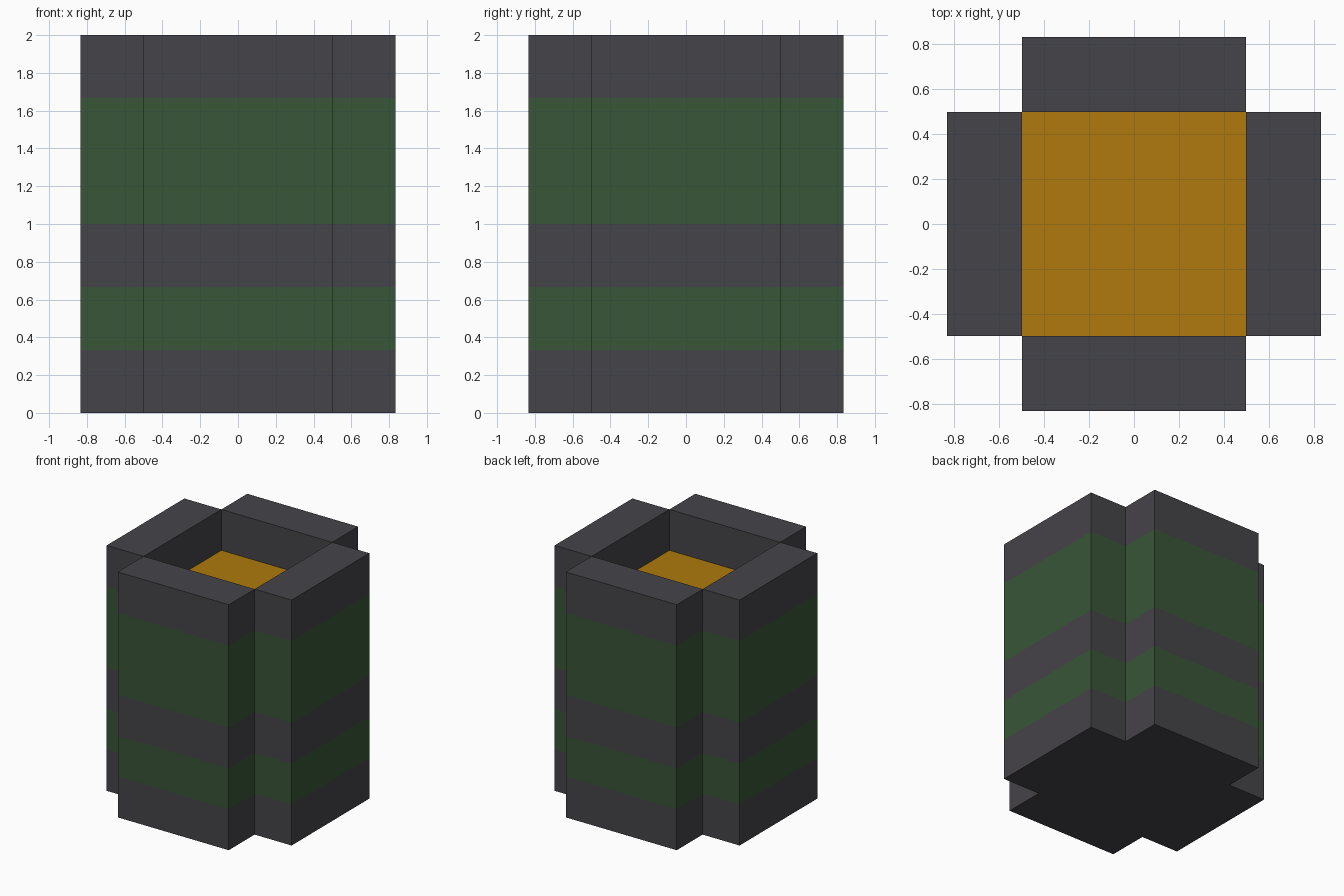
import bpy
import bmesh
import math
from mathutils import Matrix, Vector

cube = bpy.data.objects.get("Cube")
if cube:
    bpy.data.objects.remove(cube, do_unlink=True)

INNER, OUTER, HEIGHT = 0.5, 5 / 6, 2.0
FLOOR = 5 / 3
BANDS = [(1 / 3, 2 / 3), (1.0, 5 / 3)]  # green height ranges


def make_material(name, rgb):
    mat = bpy.data.materials.new(name)
    mat.use_nodes = True
    colour = (*rgb, 1.0)
    mat.diffuse_color = colour
    mat.node_tree.nodes["Principled BSDF"].inputs["Base Color"].default_value = colour
    return mat


grey = make_material("dark grey", (0.060, 0.057, 0.066))
green = make_material("dark green", (0.040, 0.092, 0.038))
amber = make_material("amber", (0.425, 0.195, 0.0044))


def box(bm, low, high):
    low, high = Vector(low), Vector(high)
    size = high - low
    matrix = Matrix.Translation((low + high) / 2) @ Matrix.Diagonal((*size, 1.0))
    bmesh.ops.create_cube(bm, size=1.0, matrix=matrix)


def finish(bm, name, materials):
    mesh = bpy.data.meshes.new(name)
    bm.to_mesh(mesh)
    bm.free()
    for mat in materials:
        mesh.materials.append(mat)
    obj = bpy.data.objects.new(name, mesh)
    bpy.context.collection.objects.link(obj)
    return obj


def make_wall(name, angle):
    """Upright slab on one side of the core, cut into coloured bands."""
    bm = bmesh.new()
    box(bm, (-INNER, -OUTER, 0), (INNER, -INNER, HEIGHT))
    for z in (z for band in BANDS for z in band):
        bmesh.ops.bisect_plane(bm, geom=bm.verts[:] + bm.edges[:] + bm.faces[:],
                               plane_co=(0, 0, z), plane_no=(0, 0, 1))
    for face in bm.faces:
        z = face.calc_center_median().z
        face.material_index = int(any(a < z < b for a, b in BANDS))
    bmesh.ops.rotate(bm, verts=bm.verts, matrix=Matrix.Rotation(angle, 3, 'Z'))
    return finish(bm, name, [grey, green])


# Four banded walls
for i, side in enumerate(("front", "left", "back", "right")):
    make_wall(side + "_wall", i * math.pi / 2)

# Core block, with its amber top recessed between the walls
bm = bmesh.new()
box(bm, (-INNER, -INNER, 0), (INNER, INNER, FLOOR))
for face in bm.faces:
    face.material_index = int(face.normal.z > 0.5)
finish(bm, "core", [grey, amber])
